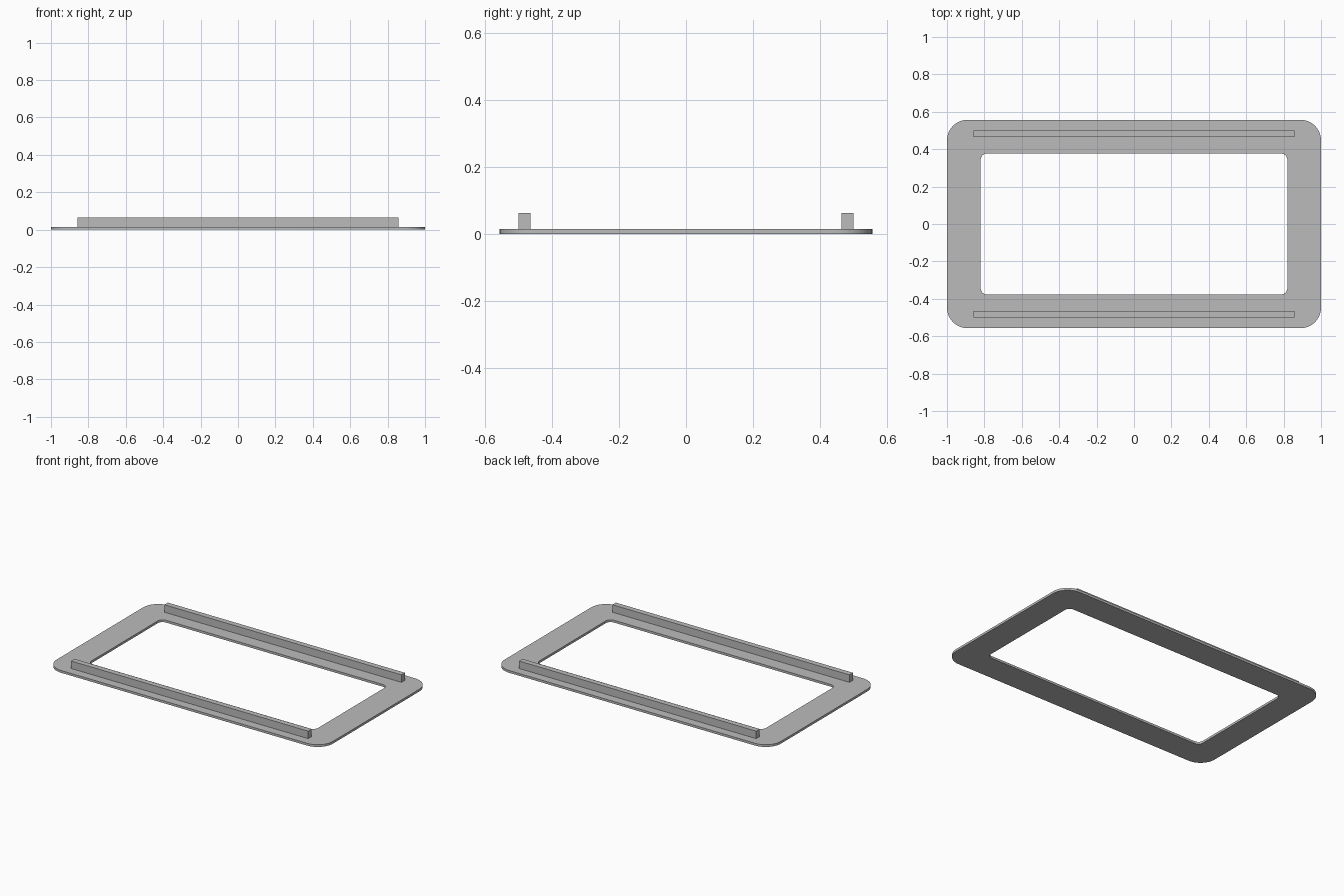
import bpy
import bmesh
from math import cos, sin, pi

cube = bpy.data.objects.get("Cube")
if cube:
    bpy.data.objects.remove(cube, do_unlink=True)

PLATE_TOP = 0.015
RAIL_TOP = 0.064
CORNER_STEPS = 12

# Single grey finish
grey = bpy.data.materials.new("plain grey")
grey.use_nodes = True
colour = (0.5, 0.5, 0.5, 1)
grey.diffuse_color = colour
grey.node_tree.nodes["Principled BSDF"].inputs["Base Color"].default_value = colour


def finish(bm, name):
    """Turn a bmesh into a named object with the grey material."""
    bmesh.ops.recalc_face_normals(bm, faces=bm.faces[:])
    mesh = bpy.data.meshes.new(name)
    bm.to_mesh(mesh)
    bm.free()
    mesh.materials.append(grey)
    obj = bpy.data.objects.new(name, mesh)
    bpy.context.collection.objects.link(obj)
    return obj


def rounded_loop(bm, half_x, half_y, radius, z):
    """Vertices of a rounded rectangle, counter-clockwise."""
    verts = []
    for corner, (sx, sy) in enumerate([(1, 1), (-1, 1), (-1, -1), (1, -1)]):
        cx, cy = sx * (half_x - radius), sy * (half_y - radius)
        for step in range(CORNER_STEPS + 1):
            a = (corner + step / CORNER_STEPS) * pi / 2
            verts.append(bm.verts.new((cx + radius * cos(a), cy + radius * sin(a), z)))
    return verts


# Flat frame with rounded outer corners and a rounded opening
bm = bmesh.new()
outer = (1.0, 0.557, 0.11)
inner = (0.82, 0.377, 0.035)
loops = [rounded_loop(bm, *size, z) for size, z in
         [(outer, 0), (outer, PLATE_TOP), (inner, PLATE_TOP), (inner, 0)]]
for a, b in zip(loops, loops[1:] + loops[:1]):
    for i in range(len(a)):
        j = (i + 1) % len(a)
        bm.faces.new((a[i], a[j], b[j], b[i]))
frame = finish(bm, "frame_plate")
bpy.context.view_layer.objects.active = frame
frame.select_set(True)
bpy.ops.object.shade_smooth_by_angle()
frame.select_set(False)

# Two long rails standing on the front and back of the frame
for name, side in (("front_rail", -1), ("back_rail", 1)):
    bm = bmesh.new()
    bmesh.ops.create_cube(bm, size=1)
    bmesh.ops.scale(bm, vec=(1.716, 0.036, RAIL_TOP - PLATE_TOP), verts=bm.verts[:])
    bmesh.ops.translate(bm, vec=(0, side * 0.482, (RAIL_TOP + PLATE_TOP) / 2), verts=bm.verts[:])
    finish(bm, name)
